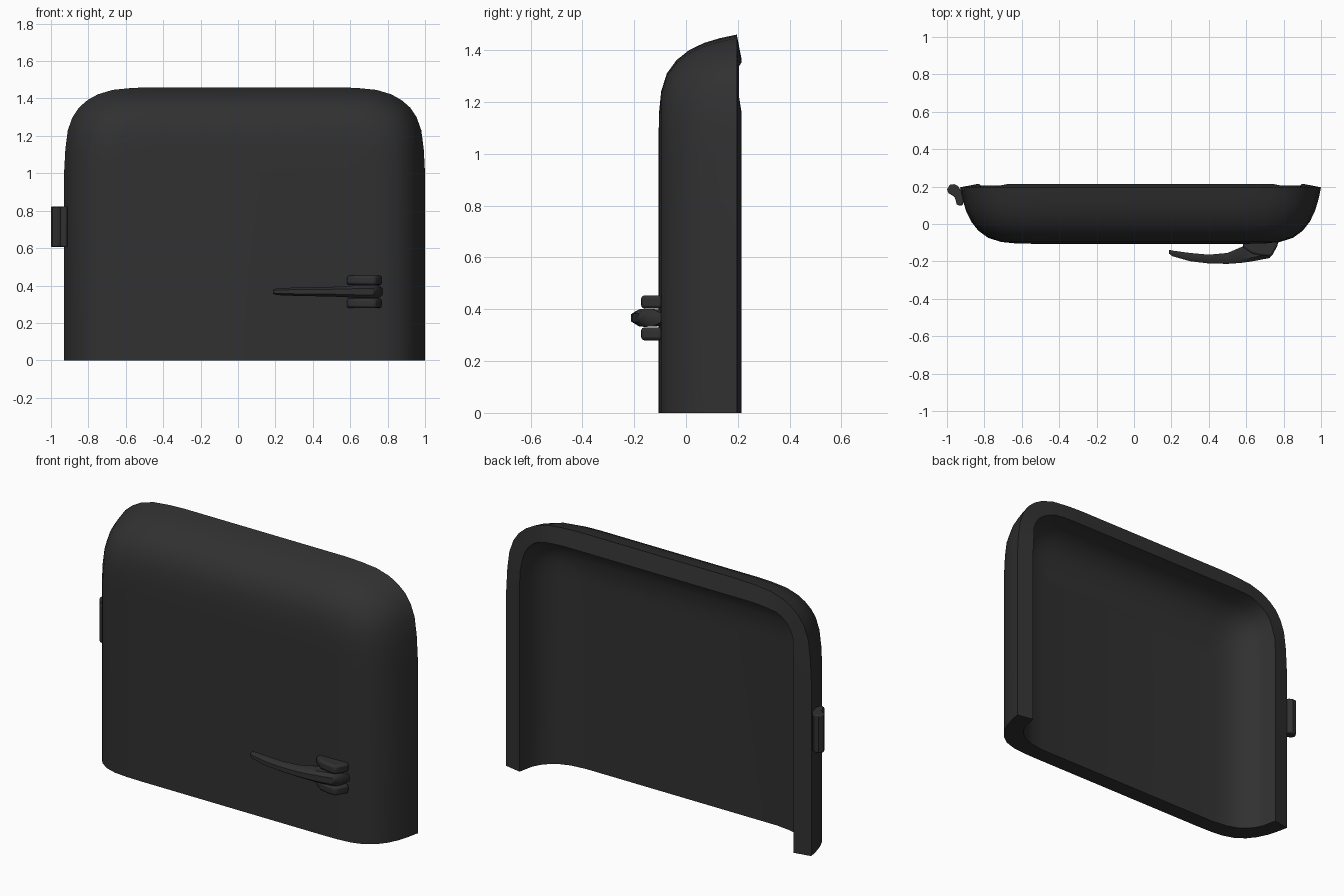
import bpy, bmesh

if "Cube" in bpy.data.objects:
    bpy.data.objects.remove(bpy.data.objects["Cube"])

mat = bpy.data.materials.new("dark_plastic")
mat.diffuse_color = (0.03, 0.03, 0.03, 1)
mat.use_nodes = True
mat.node_tree.nodes["Principled BSDF"].inputs["Base Color"].default_value = mat.diffuse_color


def finish(name, bm, angle=0.6, bevel=0):
    bmesh.ops.recalc_face_normals(bm, faces=bm.faces)
    me = bpy.data.meshes.new(name)
    bm.to_mesh(me)
    bm.free()
    ob = bpy.data.objects.new(name, me)
    bpy.context.collection.objects.link(ob)
    me.materials.append(mat)
    if bevel:
        m = ob.modifiers.new("bevel", 'BEVEL')
        m.width, m.segments, m.limit_method = bevel, 2, 'ANGLE'
        m.angle_limit = 1.0
    bpy.context.view_layer.objects.active = ob
    ob.select_set(True)
    bpy.ops.object.shade_smooth_by_angle(angle=angle)
    ob.select_set(False)
    return ob


def loft(bm, rings, closed):
    vs = [[bm.verts.new(p) for p in r] for r in rings]
    n = len(vs[0])
    for a, b in zip(vs, vs[1:]):
        for i in range(n if closed else n - 1):
            j = (i + 1) % n
            bm.faces.new((a[i], a[j], b[j], b[i]))
    bm.faces.new(vs[0])
    bm.faces.new(vs[-1][::-1])
    return vs


def prism(name, outline, z0, z1, bevel):
    bm = bmesh.new()
    loft(bm, [[(x, y, z) for x, y in outline] for z in (z0, z1)], True)
    return finish(name, bm, bevel=bevel)


# Door shell: arched outline lofted through inset layers, open at the bottom
CX, W, H = 0.035, 0.965, 1.46
CORNER = [(0, .46), (.007, .33), (.02, .23), (.045, .16), (.08, .108),
          (.125, .069), (.18, .038), (.26, .014), (.36, .004), (.46, 0)]


def arch(inset, y, tight=1.0, dip=0.0):
    k = max(0.12, 1 - inset / 0.45) * tight
    w, h = W - inset, H - inset
    left = [(-w, 0, y)]
    for i, (u, v) in enumerate(CORNER):
        # the rim sits slightly lower around the corner
        left.append((-w + u * k, h - v * k, y - (dip if 2 <= i <= 6 else 0)))
    pts = left + [(-x, z, yy) for x, z, yy in reversed(left)]
    return [(CX + x, yy, z) for x, z, yy in pts]


OUTER = [(.40, -.106), (.30, -.104), (.22, -.096), (.15, -.074), (.098, -.036),
         (.06, .012), (.032, .07), (.014, .13), (0, .196)]
INNER = [(.098, .215), (.115, .13), (.138, .085), (.17, .05), (.21, .022),
         (.27, .001), (.36, -.01)]
bm = bmesh.new()
rings = [arch(d, y) for d, y in OUTER]
rings += [arch(d, y, 0.8, 0.01 if i == 0 else 0) for i, (d, y) in enumerate(INNER)]
layers = loft(bm, rings, False)
bm.faces.new([r[0] for r in layers] + [r[-1] for r in reversed(layers)])
finish("door_shell", bm)

# Lever: x, front y, back y, half height
bm = bmesh.new()
LEVER = [(.187, -.158, -.138, .010), (.205, -.172, -.142, .018), (.30, -.199, -.155, .022),
         (.40, -.211, -.164, .024), (.50, -.213, -.155, .026), (.57, -.208, -.125, .029),
         (.63, -.200, -.095, .033), (.725, -.182, -.095, .035), (.748, -.15, -.095, .034),
         (.772, -.10, -.095, .018)]
rings = []
for x, f, b, h in LEVER:
    zc = 0.367
    m = f + min(.02, (b - f) * .4)
    rings.append([(x, f, zc - h * .5), (x, f, zc + h * .5), (x, m, zc + h),
                  (x, b, zc + h * .9), (x, b, zc - h * .9), (x, m, zc - h)])
loft(bm, rings, True)
finish("handle_lever", bm, angle=0.7)

# Brackets above and below the lever
BRACKET = [(.582, -.09), (.584, -.125), (.63, -.158), (.68, -.170),
           (.735, -.174), (.768, -.115), (.768, -.09)]
prism("handle_bracket_lower", BRACKET, .28, .33, .012)
prism("handle_bracket_upper", BRACKET, .403, .453, .012)

# Hinge knuckle on the left edge
HINGE = [(-1, .185), (-.992, .165), (-.97, .152), (-.957, .14), (-.948, .105),
         (-.935, .098), (-.916, .10), (-.905, .15), (-.915, .165), (-.93, .185),
         (-.94, .202), (-.96, .213), (-.985, .21)]
prism("hinge_knuckle", HINGE, .606, .823, .007)
